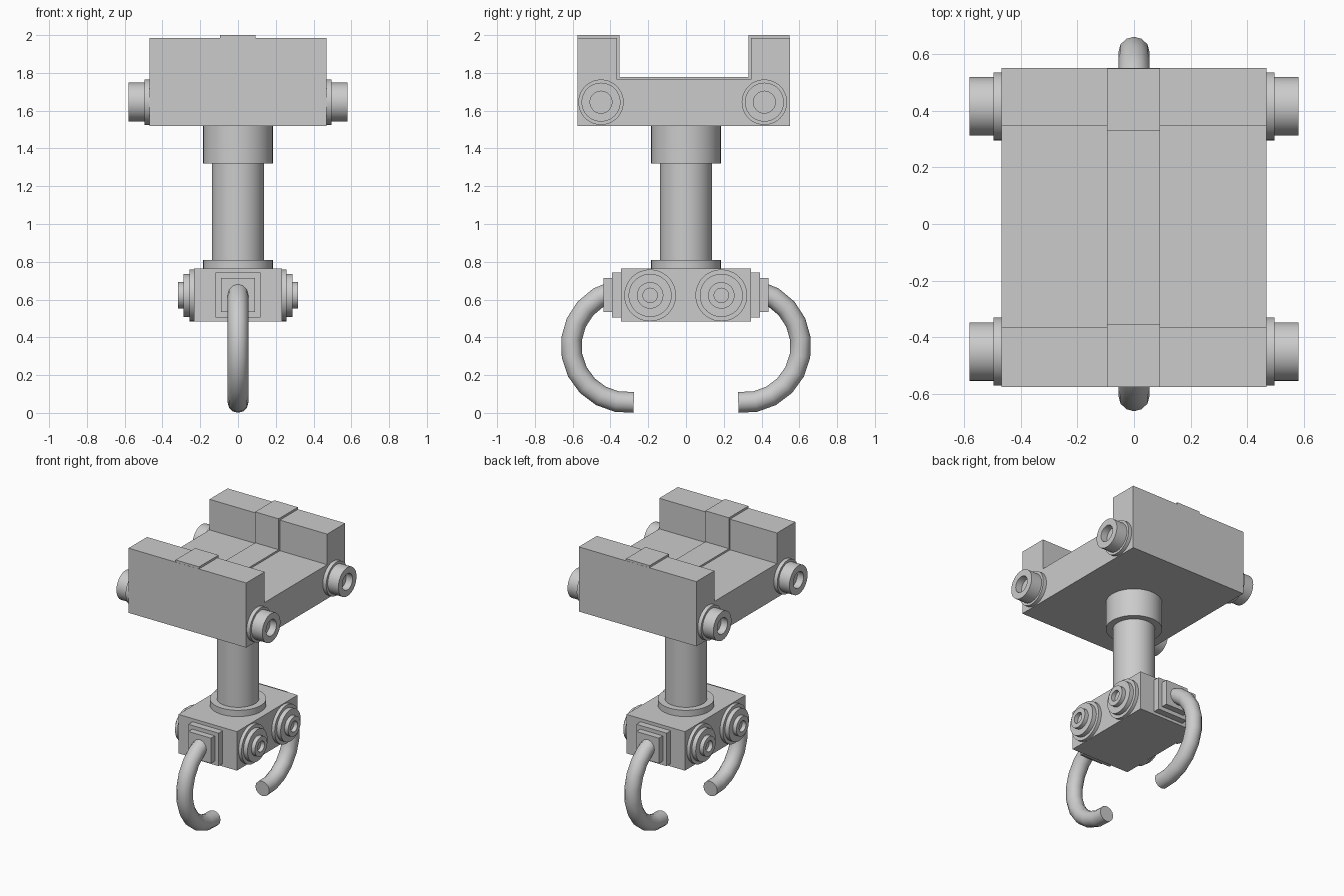
import bpy
import bmesh
import math
from mathutils import Matrix, Vector

cube = bpy.data.objects.get("Cube")
if cube:
    bpy.data.objects.remove(cube, do_unlink=True)

# One painted grey for everything
grey = bpy.data.materials.new("light grey")
grey.use_nodes = True
grey.diffuse_color = (0.6, 0.6, 0.6, 1)
grey.node_tree.nodes["Principled BSDF"].inputs["Base Color"].default_value = (0.6, 0.6, 0.6, 1)


def finish(name, bm, mirror="", smooth=False):
    """Turn a bmesh into an object, optionally mirrored about the world centre."""
    bmesh.ops.recalc_face_normals(bm, faces=bm.faces)
    mesh = bpy.data.meshes.new(name)
    bm.to_mesh(mesh)
    bm.free()
    obj = bpy.data.objects.new(name, mesh)
    bpy.context.collection.objects.link(obj)
    return dress(obj, mirror, smooth)


def dress(obj, mirror, smooth):
    obj.data.materials.clear()
    obj.data.materials.append(grey)
    if smooth:
        bpy.ops.object.select_all(action="DESELECT")
        obj.select_set(True)
        bpy.context.view_layer.objects.active = obj
        bpy.ops.object.shade_smooth_by_angle(angle=math.radians(40))
    if mirror:
        mod = obj.modifiers.new("mirror", "MIRROR")
        mod.use_axis = [axis in mirror for axis in "XYZ"]
        mod.use_mirror_merge = False
    return obj


def box(name, low, high, mirror=""):
    low, high = Vector(low), Vector(high)
    bm = bmesh.new()
    bmesh.ops.create_cube(bm, size=1)
    bmesh.ops.scale(bm, vec=high - low, verts=bm.verts)
    bmesh.ops.translate(bm, vec=(low + high) / 2, verts=bm.verts)
    return finish(name, bm, mirror)


def extrude_x(name, outline, x0, x1):
    """Extrude a y-z outline along x."""
    bm = bmesh.new()
    face = bm.faces.new([bm.verts.new((x0, y, z)) for y, z in outline])
    new = bmesh.ops.extrude_face_region(bm, geom=[face])["geom"]
    verts = [v for v in new if isinstance(v, bmesh.types.BMVert)]
    bmesh.ops.translate(bm, vec=(x1 - x0, 0, 0), verts=verts)
    return finish(name, bm)


def lathe(name, profile, place=Matrix(), mirror="", steps=48):
    """Spin (radius, height) pairs round z, then move the result into place."""
    bm = bmesh.new()
    verts = [bm.verts.new((r, 0, h)) for r, h in profile]
    edges = [bm.edges.new(pair) for pair in zip(verts, verts[1:])]
    bmesh.ops.spin(bm, geom=verts + edges, axis=(0, 0, 1), cent=(0, 0, 0),
                   angle=math.tau, steps=steps)
    bmesh.ops.remove_doubles(bm, verts=bm.verts, dist=0.0001)
    bmesh.ops.transform(bm, matrix=place, verts=bm.verts)
    return finish(name, bm, mirror, smooth=True)


def cradle(y0, y1, inner0, inner1, bottom, floor, top):
    """U-shaped outline with two upright ends."""
    return [(y0, bottom), (y1, bottom), (y1, top), (inner1, top),
            (inner1, floor), (inner0, floor), (inner0, top), (y0, top)]


# Upper cradle and the raised band across its middle
extrude_x("cradle", cradle(-0.575, 0.55, -0.365, 0.345, 1.52, 1.765, 1.985), -0.468, 0.468)
extrude_x("centre_band", cradle(-0.574, 0.549, -0.352, 0.33, 1.53, 1.778, 2.0), -0.095, 0.092)

# Hollow side bosses on the cradle
for label, y in (("front", -0.45), ("back", 0.415)):
    place = Matrix.Translation((0, y, 1.645)) @ Matrix.Rotation(math.pi / 2, 4, "Y")
    lathe(label + "_cradle_bosses",
          [(0, 0.45), (0.12, 0.45), (0.12, 0.495), (0.103, 0.495), (0.103, 0.58),
           (0.058, 0.58), (0.058, 0.53), (0, 0.53)], place, "X")

# Central column with its collars
lathe("column", [(0, 0.76), (0.184, 0.76), (0.184, 0.81), (0.138, 0.81), (0.138, 1.32),
                 (0.184, 1.32), (0.184, 1.525), (0, 1.525)])

# Lower block with stepped plates that hold the hooks
box("lower_block", (-0.233, -0.345, 0.485), (0.233, 0.345, 0.765))
box("large_hook_plates", (-0.12, 0.33, 0.505), (0.12, 0.392, 0.742), "Y")
box("small_hook_plates", (-0.09, 0.38, 0.533), (0.09, 0.436, 0.715), "Y")

# Stepped hollow bolts on the block sides
for label, y in (("front", -0.19), ("back", 0.187)):
    place = Matrix.Translation((0, y, 0.622)) @ Matrix.Rotation(math.pi / 2, 4, "Y")
    lathe(label + "_block_bolts",
          [(0, 0.22), (0.137, 0.22), (0.137, 0.257), (0.114, 0.257), (0.114, 0.288),
           (0.07, 0.288), (0.07, 0.317), (0.038, 0.317), (0.038, 0.288), (0, 0.288)],
          place, "X")

# Curved hooks swept round an arc
curve = bpy.data.curves.new("hooks", "CURVE")
curve.dimensions = "3D"
curve.bevel_depth = 0.055
curve.bevel_resolution = 4
curve.use_fill_caps = True
spline = curve.splines.new("POLY")
count = 11
spline.points.add(count - 1)
for i, point in enumerate(spline.points):
    angle = math.radians(76 - 172 * i / (count - 1))
    point.co = (0, 0.308 + 0.3 * math.cos(angle), 0.354 + 0.3 * math.sin(angle), 1)
hooks = bpy.data.objects.new("hooks", curve)
bpy.context.collection.objects.link(hooks)
bpy.ops.object.select_all(action="DESELECT")
hooks.select_set(True)
bpy.context.view_layer.objects.active = hooks
bpy.ops.object.convert(target="MESH")
dress(bpy.context.view_layer.objects.active, "Y", True)
